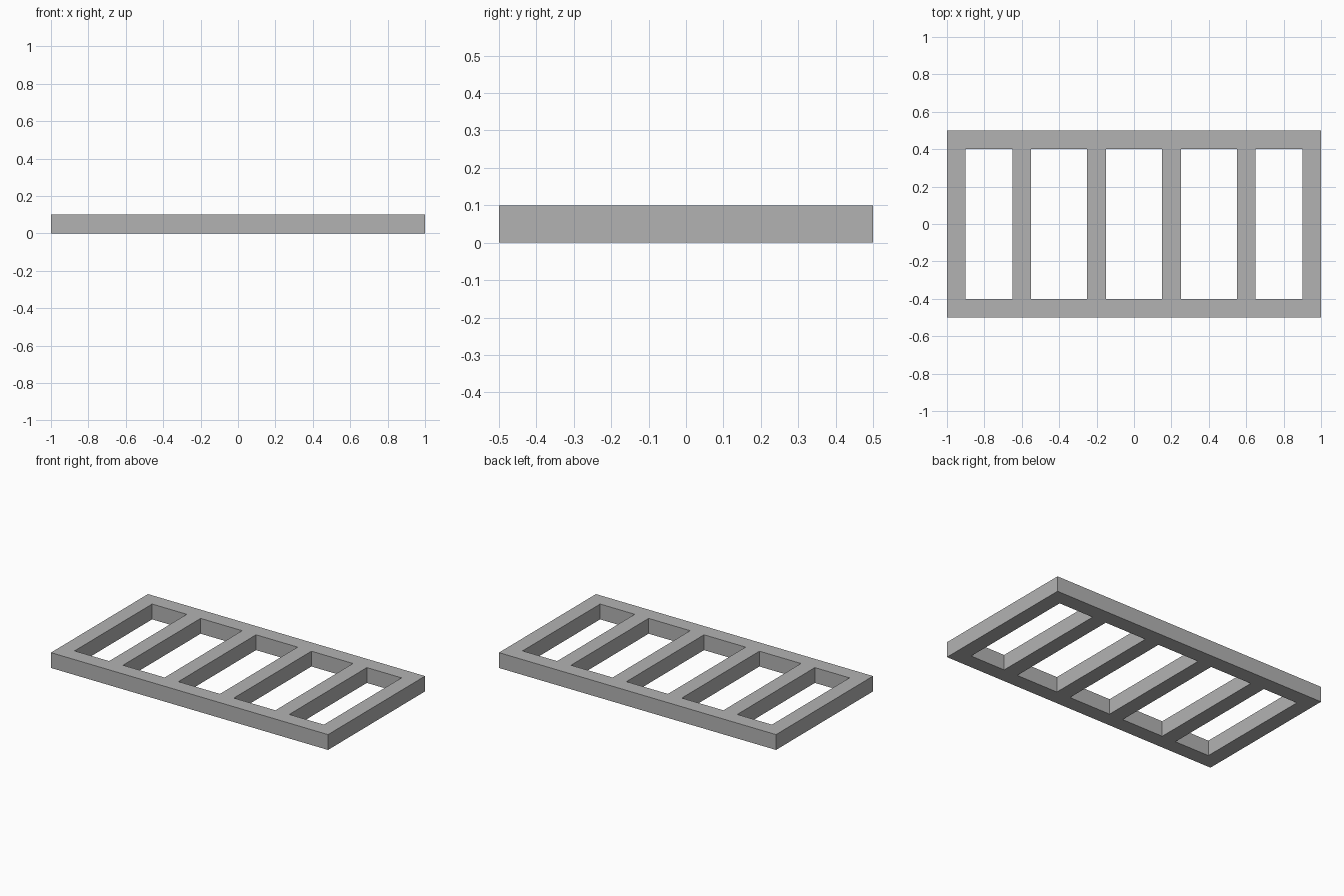
import bpy
import bmesh

cube = bpy.data.objects.get("Cube")
if cube:
    bpy.data.objects.remove(cube, do_unlink=True)

LENGTH, WIDTH, HEIGHT, BAR = 2.0, 1.0, 0.1, 0.1
RUNG_CENTRES = (-0.6, -0.2, 0.2, 0.6)

# Plain grey material
grey = bpy.data.materials.new("plain grey")
grey.use_nodes = True
colour = (0.45, 0.45, 0.45, 1.0)
grey.diffuse_color = colour
grey.node_tree.nodes["Principled BSDF"].inputs["Base Color"].default_value = colour

# Grid lines at the edges of every rail and rung
half_x, half_y = LENGTH / 2, WIDTH / 2
xs = [-half_x, -half_x + BAR]
for c in RUNG_CENTRES:
    xs += [c - BAR / 2, c + BAR / 2]
xs += [half_x - BAR, half_x]
ys = [-half_y, -half_y + BAR, half_y - BAR, half_y]

# Flat layout: solid cells along the rails and rungs, openings between them
bm = bmesh.new()
grid = [[bm.verts.new((x, y, 0)) for y in ys] for x in xs]
for i in range(len(xs) - 1):
    for j in range(len(ys) - 1):
        opening = j == 1 and i % 2 == 1
        if not opening:
            bm.faces.new((grid[i][j], grid[i + 1][j],
                          grid[i + 1][j + 1], grid[i][j + 1]))

# Raise the layout into one solid frame
raised = bmesh.ops.extrude_face_region(bm, geom=bm.faces[:], use_keep_orig=True)
top = [g for g in raised["geom"] if isinstance(g, bmesh.types.BMVert)]
bmesh.ops.translate(bm, vec=(0, 0, HEIGHT), verts=top)
bmesh.ops.recalc_face_normals(bm, faces=bm.faces[:])

mesh = bpy.data.meshes.new("slatted_frame")
bm.to_mesh(mesh)
bm.free()
mesh.materials.append(grey)
frame = bpy.data.objects.new("slatted_frame", mesh)
bpy.context.collection.objects.link(frame)
